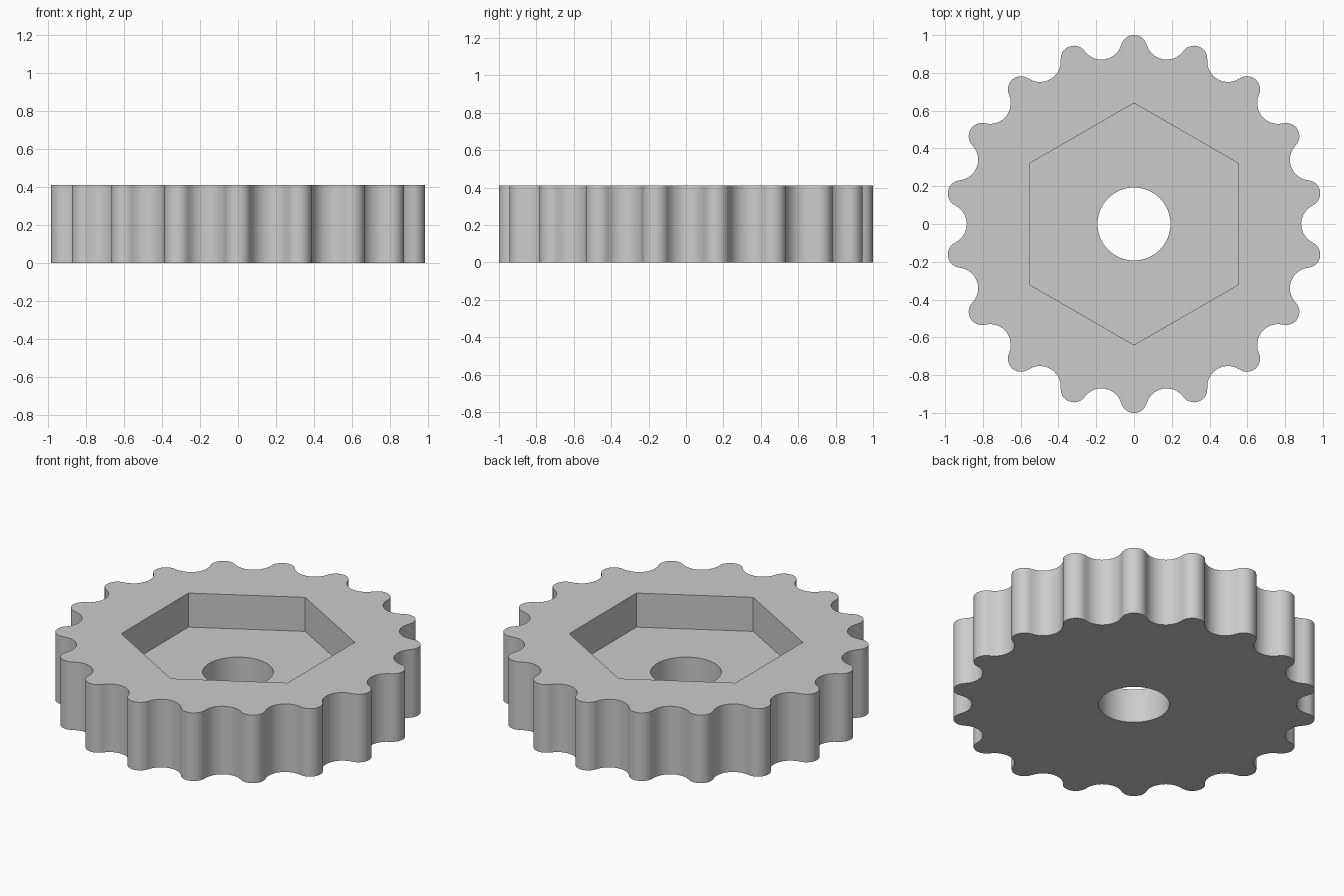
import bpy
import bmesh
from math import sin, cos, pi, atan2, hypot, radians

cube = bpy.data.objects.get("Cube")
if cube:
    bpy.data.objects.remove(cube, do_unlink=True)

TEETH = 18
HEIGHT = 0.41
FLOOR = 0.205        # floor of the hexagonal pocket
TIP = 0.07           # tooth tip radius
ROOT = 0.885         # distance from axis to valley bottom
BORE = 0.193
HEX = 0.64


def arc(cx, cy, r, a0, a1, n):
    return [(cx + r * cos(a0 + (a1 - a0) * i / n),
             cy + r * sin(a0 + (a1 - a0) * i / n)) for i in range(n)]


def turn(points, a):
    return [(x * cos(a) - y * sin(a), x * sin(a) + y * cos(a)) for x, y in points]


def gear_outline():
    """Round tooth tips joined by tangent round valleys."""
    half = pi / TEETH
    c = 1 - TIP
    tx, ty = c * cos(half), c * sin(half)
    # valley circle centre, placed so that it touches both neighbouring tips
    k = ROOT - TIP
    d = (tx * tx + ty * ty - k * k) / (2 * (tx - k))
    to_tip = atan2(ty, tx - d)
    tip_end = pi - to_tip + half
    tooth = arc(c, 0, TIP, -tip_end, tip_end, 14)
    valley = turn(arc(d, 0, d - ROOT, 2 * pi - to_tip, to_tip, 10), half)
    points = []
    for i in range(TEETH):
        points += turn(tooth + valley, pi / 2 + i * 2 * half)
    return points


def ring(bm, points, z):
    verts = [bm.verts.new((x, y, z)) for x, y in points]
    edges = [bm.edges.new((v, verts[(i + 1) % len(verts)])) for i, v in enumerate(verts)]
    return verts, edges


def wall(bm, low, high):
    n = len(low[0])
    for i in range(n):
        j = (i + 1) % n
        bm.faces.new((low[0][i], low[0][j], high[0][j], high[0][i]))


def cap(bm, outer, inner):
    bmesh.ops.triangle_fill(bm, use_beauty=True, edges=outer[1] + inner[1])


bm = bmesh.new()
outline = gear_outline()
hexagon = arc(0, 0, HEX, pi / 2, pi / 2 + 2 * pi, 6)
circle = arc(0, 0, BORE, 0, 2 * pi, 64)

outer_low, outer_high = ring(bm, outline, 0), ring(bm, outline, HEIGHT)
hex_low, hex_high = ring(bm, hexagon, FLOOR), ring(bm, hexagon, HEIGHT)
bore_low, bore_high = ring(bm, circle, 0), ring(bm, circle, FLOOR)

# toothed rim, pocket walls and bore
wall(bm, outer_low, outer_high)
wall(bm, hex_low, hex_high)
wall(bm, bore_low, bore_high)
# underside, pocket floor and top face
cap(bm, outer_low, bore_low)
cap(bm, hex_low, bore_high)
cap(bm, outer_high, hex_high)
bmesh.ops.recalc_face_normals(bm, faces=bm.faces[:])

mesh = bpy.data.meshes.new("toothed_wheel")
bm.to_mesh(mesh)
bm.free()
wheel = bpy.data.objects.new("toothed_wheel", mesh)
bpy.context.collection.objects.link(wheel)

# plain grey
grey = bpy.data.materials.new("light_grey")
grey.use_nodes = True
colour = (0.6, 0.6, 0.6, 1)
grey.diffuse_color = colour
grey.node_tree.nodes["Principled BSDF"].inputs["Base Color"].default_value = colour
mesh.materials.append(grey)

bpy.ops.object.select_all(action="DESELECT")
wheel.select_set(True)
bpy.context.view_layer.objects.active = wheel
bpy.ops.object.shade_smooth_by_angle(angle=radians(30))
